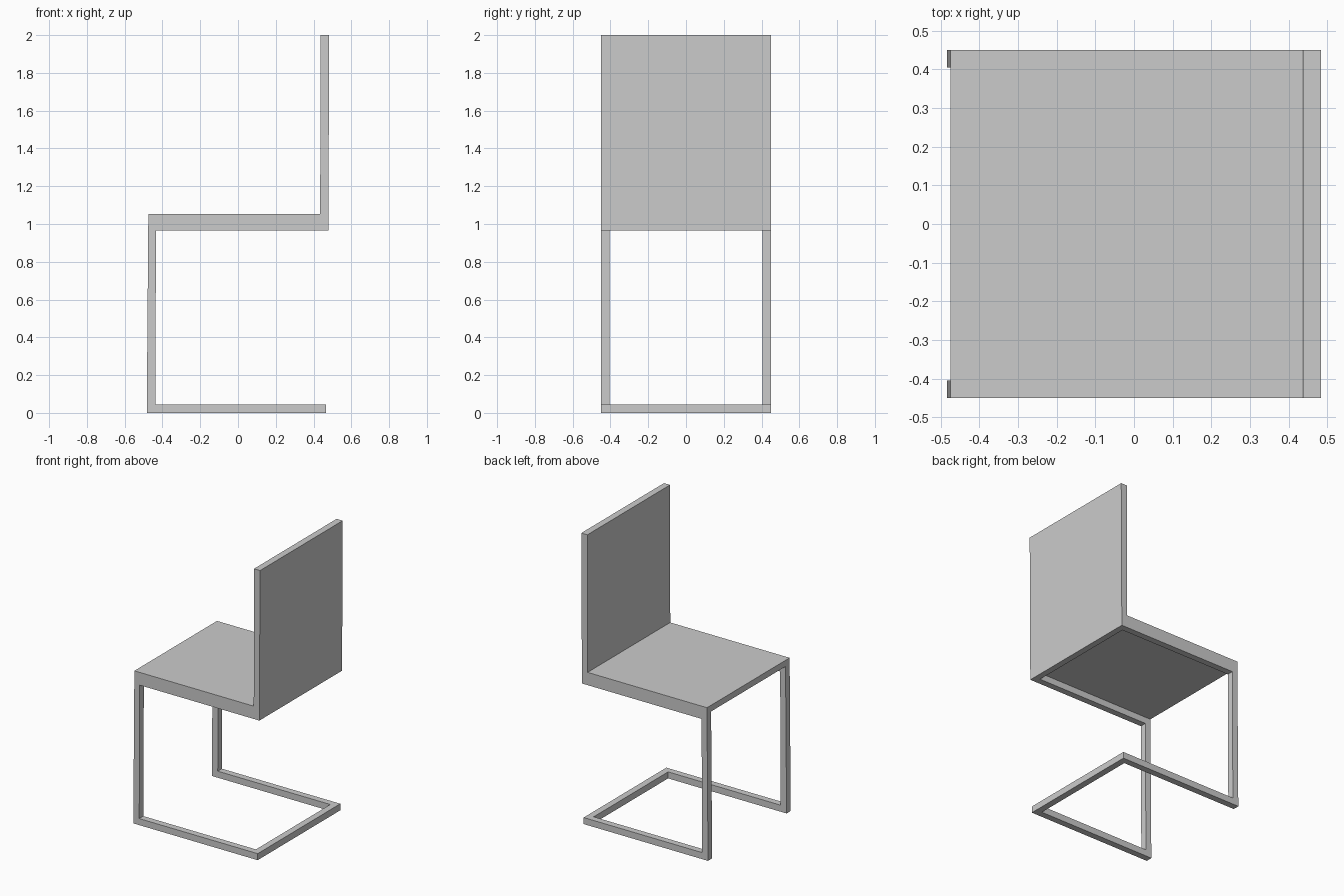
import bpy, bmesh

if "Cube" in bpy.data.objects:
    bpy.data.objects.remove(bpy.data.objects["Cube"])


def extrude_profile(name, points, y0, y1):
    """Extrude an (x, z) outline from y0 to y1."""
    bm = bmesh.new()
    face = bm.faces.new([bm.verts.new((x, y0, z)) for x, z in points])
    ext = bmesh.ops.extrude_face_region(bm, geom=[face])
    moved = [v for v in ext["geom"] if isinstance(v, bmesh.types.BMVert)]
    bmesh.ops.translate(bm, verts=moved, vec=(0, y1 - y0, 0))
    bmesh.ops.recalc_face_normals(bm, faces=bm.faces)
    mesh = bpy.data.meshes.new(name)
    bm.to_mesh(mesh)
    bm.free()
    obj = bpy.data.objects.new(name, mesh)
    bpy.context.collection.objects.link(obj)
    return obj


HALF = 0.45      # half width of the chair
BAR = 0.045      # tube thickness

# Seat panel and upright backrest, one L-shaped slab
extrude_profile("seat_and_backrest", [
    (-0.475, 1.01), (0.435, 1.01), (0.435, 0.965), (0.478, 0.965),
    (0.483, 2.0), (0.437, 2.0), (0.435, 1.053), (-0.475, 1.053)], -HALF, HALF)

# C-shaped side frame: floor rail, slightly leaning leg, rail under the seat
side = extrude_profile("side_frames", [
    (-0.483, 0), (0.465, 0), (0.465, BAR), (-0.438, BAR),
    (-0.434, 0.965), (0.435, 0.965), (0.435, 1.01), (-0.475, 1.01)],
    HALF - BAR, HALF)
mirror = side.modifiers.new("mirror", "MIRROR")
mirror.use_axis = (False, True, False)

# Floor crossbar joining the two side frames at the back
extrude_profile("floor_crossbar", [
    (0.42, 0), (0.465, 0), (0.465, BAR), (0.42, BAR)], -HALF + BAR, HALF - BAR)
